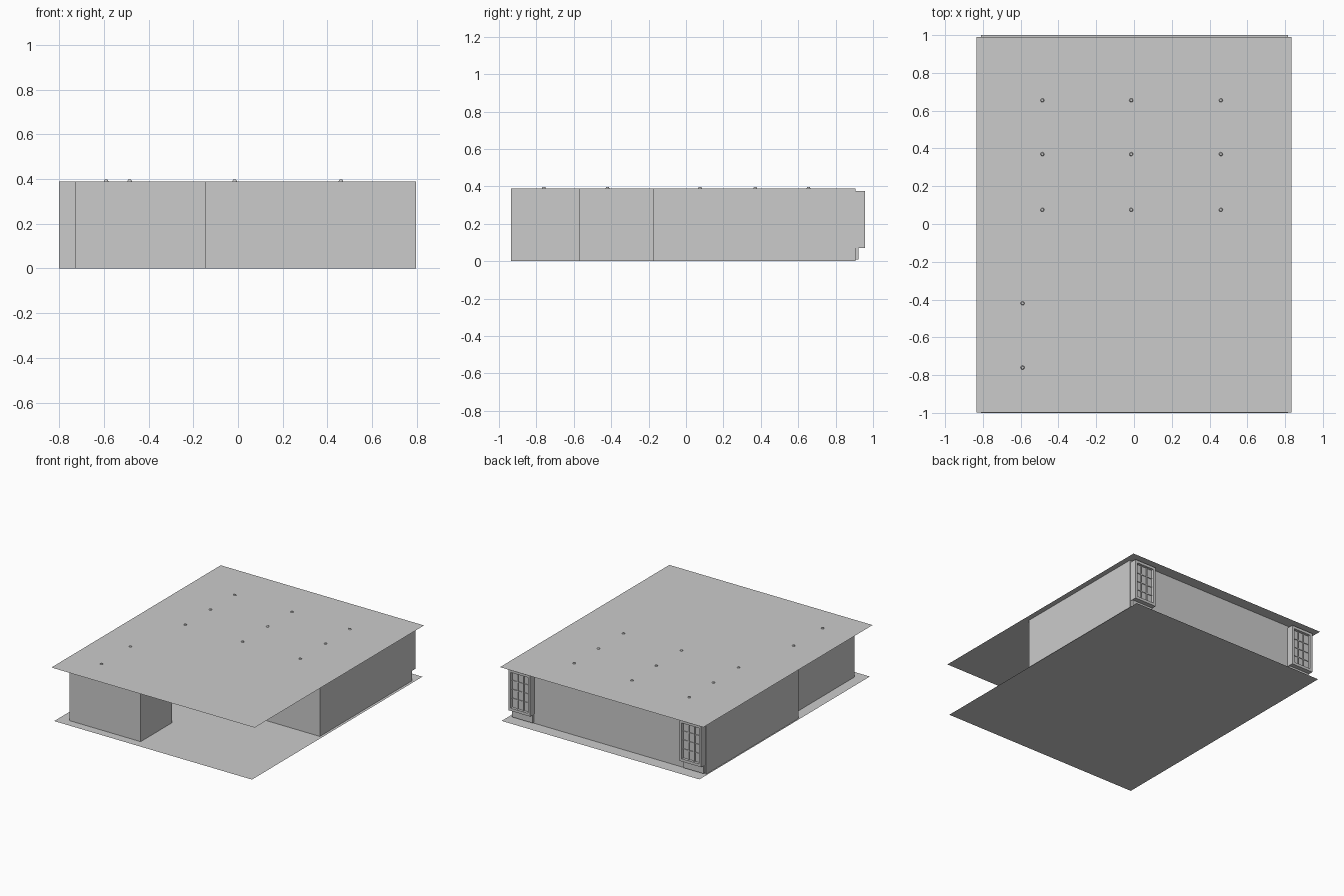
import bpy, bmesh

if "Cube" in bpy.data.objects:
    bpy.data.objects.remove(bpy.data.objects["Cube"])

H = 0.39            # ceiling height
BACK = 0.905        # back wall plane
WIN_Z = (0.07, 0.375)
WINDOWS = {"left": (-0.795, -0.615), "right": (0.61, 0.79)}


def finish(name, bm):
    mesh = bpy.data.meshes.new(name)
    bm.to_mesh(mesh)
    bm.free()
    ob = bpy.data.objects.new(name, mesh)
    bpy.context.collection.objects.link(ob)
    return ob


def quad(bm, pts):
    bm.faces.new([bm.verts.new(p) for p in pts])


def plane(name, x0, x1, y0, y1, z):
    bm = bmesh.new()
    quad(bm, [(x0, y0, z), (x1, y0, z), (x1, y1, z), (x0, y1, z)])
    return finish(name, bm)


def box(bm, x0, x1, y0, y1, z0, z1):
    vs = bmesh.ops.create_cube(bm, size=1)["verts"]
    for v in vs:
        v.co = (x1 if v.co.x > 0 else x0,
                y1 if v.co.y > 0 else y0,
                z1 if v.co.z > 0 else z0)


# Floor and ceiling sheets
plane("floor", -0.81, 0.815, -1.0, 1.0, 0.0)
plane("ceiling", -0.835, 0.835, -0.997, 0.99, H)

# Room outline: main room plus hallway and entry, open at the back
path = [(-0.80, BACK), (-0.80, -0.175), (-0.73, -0.175), (-0.73, -0.935),
        (-0.145, -0.935), (-0.145, -0.57), (-0.45, -0.57), (-0.45, -0.175),
        (0.795, -0.175), (0.795, BACK)]
bm = bmesh.new()
for (ax, ay), (bx, by) in zip(path, path[1:]):
    quad(bm, [(ax, ay, 0), (bx, by, 0), (bx, by, H), (ax, ay, H)])
bmesh.ops.remove_doubles(bm, verts=bm.verts, dist=1e-5)
finish("room_walls", bm)

# Back wall with two window openings
bm = bmesh.new()
xs = [-0.80, *WINDOWS["left"], *WINDOWS["right"], 0.795]
zs = [0, *WIN_Z, H]
for i in range(5):
    for j in range(3):
        if j == 1 and i in (1, 3):
            continue
        quad(bm, [(xs[i + 1], BACK, zs[j]), (xs[i], BACK, zs[j]),
                  (xs[i], BACK, zs[j + 1]), (xs[i + 1], BACK, zs[j + 1])])
bmesh.ops.remove_doubles(bm, verts=bm.verts, dist=1e-5)
finish("back_wall", bm)

# Windows: deep frame, glazing bars, glass and apron panel
for side, (x0, x1) in WINDOWS.items():
    z0, z1 = WIN_Z
    y0, y1, w = BACK, 0.957, 0.02
    bm = bmesh.new()
    box(bm, x0, x0 + w, y0, y1, z0, z1)
    box(bm, x1 - w, x1, y0, y1, z0, z1)
    box(bm, x0 + w, x1 - w, y0, y1, z0, z0 + w)
    box(bm, x0 + w, x1 - w, y0, y1, z1 - w, z1)
    finish(side + "_window_frame", bm)

    bm = bmesh.new()
    for k in (1, 2):
        x = x0 + w + (x1 - x0 - 2 * w) * k / 3
        box(bm, x - 0.004, x + 0.004, 0.932, 0.944, z0 + w, z1 - w)
    for k in (1, 2, 3):
        z = z0 + w + (z1 - z0 - 2 * w) * k / 4
        box(bm, x0 + w, x1 - w, 0.933, 0.942, z - 0.003, z + 0.003)
    finish(side + "_window_bars", bm)

    bm = bmesh.new()
    box(bm, x0 + w, x1 - w, 0.934, 0.937, z0 + w, z1 - w)
    finish(side + "_window_glass", bm)

    bm = bmesh.new()
    box(bm, x0 + 0.005, x1 - 0.005, BACK, 0.923, 0.008, z0)
    finish(side + "_window_apron", bm)

# Recessed ceiling lights: grid in the main room, two in the hallway
spots = [(x, y) for x in (-0.485, -0.015, 0.46) for y in (0.075, 0.37, 0.655)]
spots += [(-0.59, -0.42), (-0.59, -0.76)]
for n, (x, y) in enumerate(spots, 1):
    bpy.ops.mesh.primitive_cone_add(vertices=16, radius1=0.012, radius2=0.007,
                                    depth=0.011, location=(x, y, H + 0.0015))
    bpy.context.object.name = f"ceiling_light_{n}"
    bpy.ops.object.shade_smooth_by_angle()
